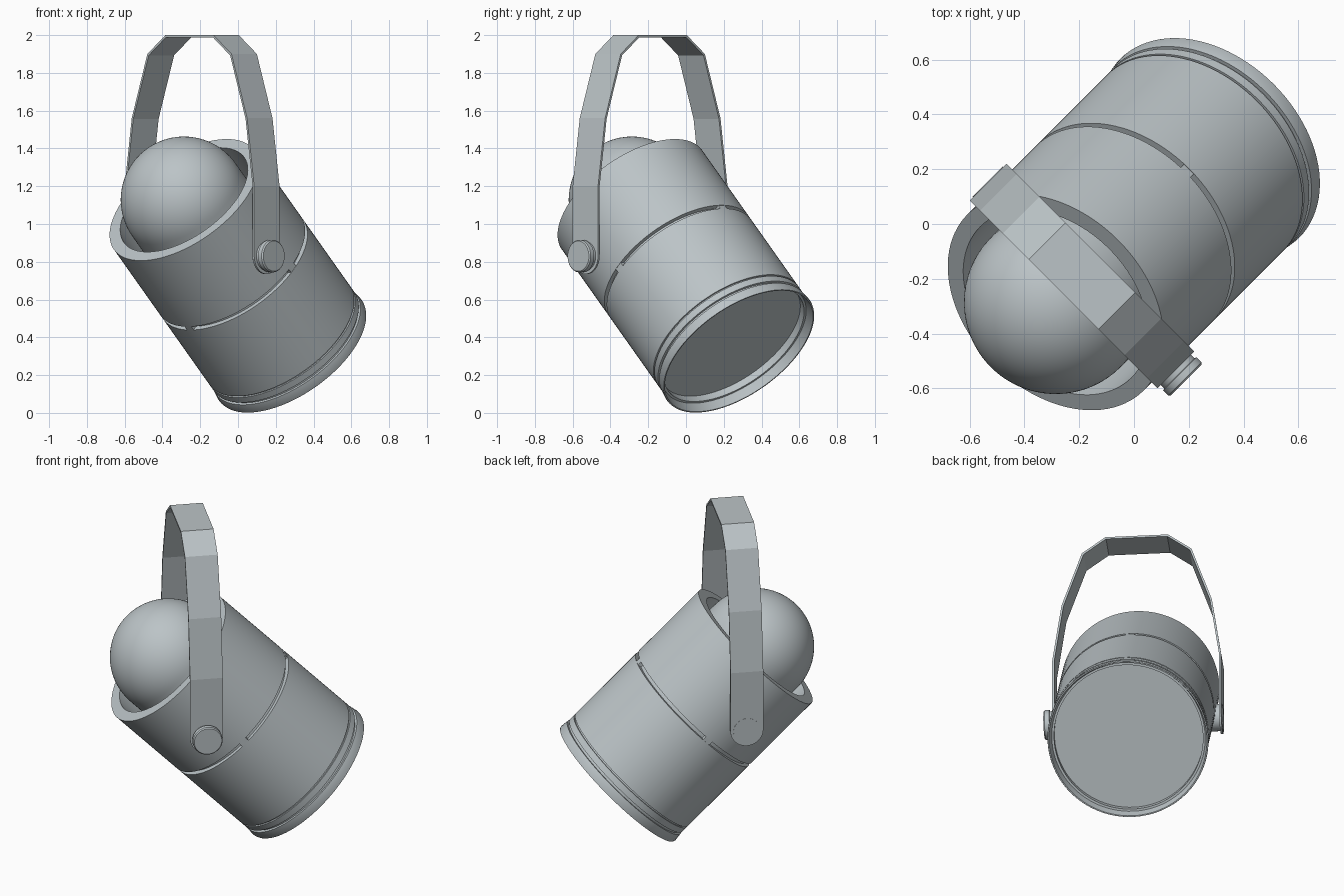
import bpy, bmesh, math
from mathutils import Matrix, Vector

cube = bpy.data.objects.get("Cube")
if cube:
    bpy.data.objects.remove(cube)

metal = bpy.data.materials.new("blue_grey_metal")
metal.use_nodes = True
COLOUR = (0.50, 0.55, 0.57, 1)
metal.diffuse_color = COLOUR
metal.node_tree.nodes["Principled BSDF"].inputs["Base Color"].default_value = COLOUR


def frame(x, y, z, origin):
    m = Matrix((x, y, z)).transposed().to_4x4()
    m.translation = origin
    return m


# Lamp frame: local z runs from the rear rim to the lens, local x is the pivot direction
side = Vector((1, -1, 0)).normalized()
axis = Vector((0.5, 0.5, -math.sqrt(0.5)))
LAMP = frame(side, axis.cross(side), axis, Vector((-0.286, -0.286, 1.128)))
# Bracket frame: upright, local x is the pivot direction
BRACKET = frame(side, Vector((1, 1, 0)).normalized(), Vector((0, 0, 1)),
                Vector((-0.19, -0.19, 0)))
PIVOT_Z = 0.83
PIVOT = BRACKET @ Matrix.Translation((0, 0, PIVOT_Z)) @ Matrix.Rotation(math.pi / 2, 4, 'Y')


def finish(name, bm, matrix, smooth=True):
    mesh = bpy.data.meshes.new(name)
    bm.to_mesh(mesh)
    bm.free()
    mesh.materials.append(metal)
    ob = bpy.data.objects.new(name, mesh)
    ob.matrix_world = matrix
    bpy.context.collection.objects.link(ob)
    if smooth:
        bpy.ops.object.select_all(action='DESELECT')
        ob.select_set(True)
        bpy.context.view_layer.objects.active = ob
        bpy.ops.object.shade_smooth_by_angle(angle=math.radians(30))
    return ob


def lathe(name, profile, matrix, steps=96):
    """Spin (radius, height) points round local z."""
    bm = bmesh.new()
    verts = [bm.verts.new((r, 0, h)) for r, h in profile]
    edges = [bm.edges.new(pair) for pair in zip(verts, verts[1:])]
    bmesh.ops.spin(bm, geom=verts + edges, cent=(0, 0, 0), axis=(0, 0, 1),
                   angle=math.tau, steps=steps)
    bmesh.ops.remove_doubles(bm, verts=bm.verts, dist=0.0005)
    bmesh.ops.recalc_face_normals(bm, faces=bm.faces)
    return finish(name, bm, matrix)


R = 0.455        # housing radius
CORE = 0.428     # radius at the bottom of the seam
SEAM = 0.495     # where the seam starts
GAP = 0.025      # seam width
END = 1.133      # lens end

# Rear housing: open cup with a thick rim
lathe("rear_housing", [(0, 0.35), (0.39, 0.35), (0.39, 0), (R, 0), (R, SEAM),
                       (CORE, SEAM), (0, SEAM)], LAMP)
lathe("seam_core", [(0, SEAM - 0.01), (CORE, SEAM - 0.01), (CORE, SEAM + GAP + 0.01),
                    (0, SEAM + GAP + 0.01)], LAMP)

# Front housing with a fine groove, then the flared lens bezel
lathe("front_housing", [(0, SEAM + GAP), (R, SEAM + GAP), (R, END - 0.118),
                        (R - 0.01, END - 0.118), (R - 0.01, END - 0.108),
                        (R, END - 0.108), (R, END - 0.07), (R - 0.014, END - 0.07),
                        (R - 0.014, END - 0.05), (0, END - 0.05)][:-1]
      + [(0.427, END - 0.05), (0.427, END - 0.1), (0, END - 0.1)], LAMP)
lathe("lens_bezel", [(0.427, END - 0.092), (0.427, END - 0.054), (R + 0.001, END - 0.054),
                     (R + 0.007, END - 0.006), (R + 0.005, END), (R - 0.002, END),
                     (0.443, END - 0.04), (0.427, END - 0.092)], LAMP)
lathe("lens", [(0, END - 0.095), (0.43, END - 0.095), (0.43, END - 0.09),
               (0, END - 0.09)], LAMP)

# Four lugs bridging the seam
for i in range(4):
    bm = bmesh.new()
    bmesh.ops.create_cube(bm, size=1, matrix=Matrix.Translation((R - 0.02, 0, SEAM + GAP / 2))
                          @ Matrix.Diagonal((0.036, 0.05, GAP + 0.004, 1)))
    finish(f"seam_lug_{i + 1}", bm, LAMP @ Matrix.Rotation(i * math.pi / 2, 4, 'Z'), False)

# Domed rear: half ball on a short cylinder inside the cup
BALL = 0.335
dome = [(BALL * math.sin(a), -BALL * math.cos(a))
        for a in (i * math.pi / 48 for i in range(25))]
lathe("rear_dome", dome + [(BALL, 0.36), (0, 0.36)], LAMP)

# Bracket: bent strap with rounded ends
HALF = 0.095
right = [(0.485, PIVOT_Z), (0.485, 1.2), (0.432, 1.56), (0.315, 1.9), (0.18, 2.0)]
path = right + [(-x, z) for x, z in reversed(right)]
bm = bmesh.new()
rows = [[bm.verts.new((x, y, z)) for y in (-HALF, HALF)] for x, z in path]
for a, b in zip(rows, rows[1:]):
    bm.faces.new((a[0], a[1], b[1], b[0]))
arc = [math.pi + i * math.pi / 24 for i in range(25)]
for sign in (1, -1):
    tab = [bm.verts.new((sign * 0.485, HALF * math.cos(a), PIVOT_Z + HALF * math.sin(a)))
           for a in arc[::sign]]
    bm.faces.new(tab)
bmesh.ops.remove_doubles(bm, verts=bm.verts, dist=0.0005)
strap = finish("bracket_strap", bm, BRACKET, False)
solid = strap.modifiers.new("thickness", 'SOLIDIFY')
solid.thickness = 0.012
solid.offset = -1
solid.use_even_offset = True

# Pivot hardware: a clamp knob on one side, a flush pin on the other
lathe("clamp_knob", [(0, 0.41), (0.05, 0.41), (0.05, 0.48), (0.078, 0.48), (0.078, 0.503),
                     (0.086, 0.505), (0.086, 0.531), (0.08, 0.538), (0, 0.538)], PIVOT, 48)
lathe("pivot_pin", [(0, -0.41), (0.078, -0.41), (0.078, -0.487), (0, -0.487)], PIVOT, 48)
